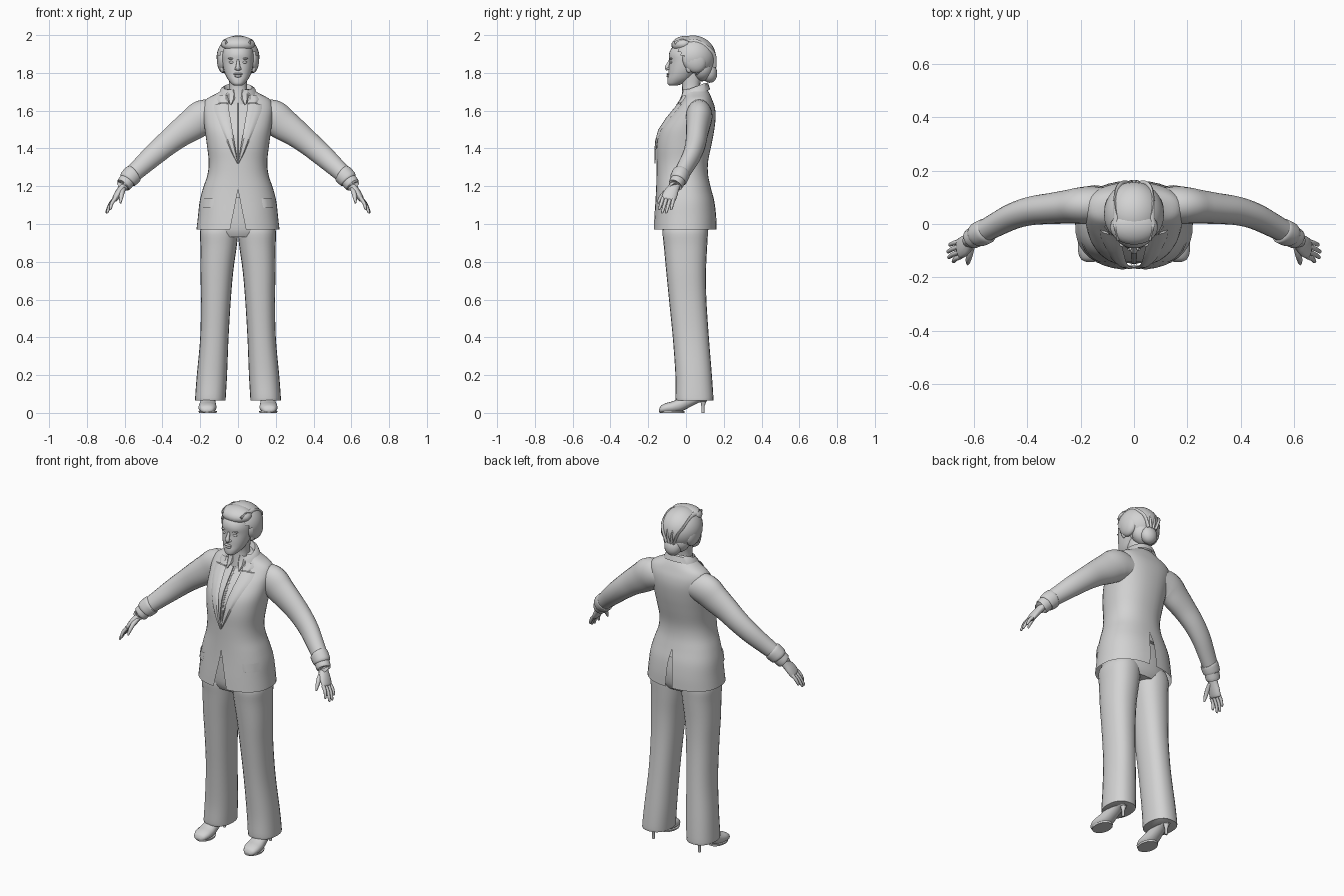
import bpy, bmesh, math
from mathutils import Vector, Matrix

grey = bpy.data.materials.new("plain_grey")
grey.diffuse_color = (0.65, 0.65, 0.65, 1)
P = 2.3  # roundness of body sections


def finish(name, bm, mirror=False, angle=50):
    bmesh.ops.recalc_face_normals(bm, faces=bm.faces)
    me = bpy.data.meshes.new(name)
    bm.to_mesh(me)
    bm.free()
    ob = bpy.data.objects.new(name, me)
    bpy.context.collection.objects.link(ob)
    me.materials.append(grey)
    if mirror:
        ob.modifiers.new("mirror", 'MIRROR')
    bpy.ops.object.select_all(action='DESELECT')
    ob.select_set(True)
    bpy.context.view_layer.objects.active = ob
    bpy.ops.object.shade_smooth_by_angle(angle=math.radians(angle))
    return ob


def smooth(rows, n=4):
    """Catmull-Rom through rows of numbers."""
    out = []
    for i in range(len(rows) - 1):
        a, b, c, d = (rows[max(i - 1, 0)], rows[i], rows[i + 1], rows[min(i + 2, len(rows) - 1)])
        for k in range(n):
            t = k / n
            out.append(tuple(0.5 * (2*q + (r - p)*t + (2*p - 5*q + 4*r - s)*t*t + (3*q - p - 3*r + s)*t**3)
                             for p, q, r, s in zip(a, b, c, d)))
    return out + [tuple(rows[-1])]


def skin(name, rings, closed=True, cap=True, mirror=False, angle=50):
    bm = bmesh.new()
    vs = [[bm.verts.new(p) for p in r] for r in rings]
    n = len(rings[0])
    for a, b in zip(vs, vs[1:]):
        for j in range(n if closed else n - 1):
            k = (j + 1) % n
            bm.faces.new((a[j], a[k], b[k], b[j]))
    if closed and cap:
        bm.faces.new(vs[0])
        bm.faces.new(vs[-1])
    return finish(name, bm, mirror, angle)


def pw(v, e):
    return math.copysign(abs(v) ** e, v)


def section(z, rx, yf, yb, cx=0, n=28, p=P):
    return [(cx + rx * pw(math.sin(t), 2 / p), (yf + yb) / 2 - (yb - yf) / 2 * pw(math.cos(t), 2 / p), z)
            for t in (2 * math.pi * i / n for i in range(n))]


def tube(name, rows, n=14, mirror=True, sm=4):
    """Rows: x, y, z, radius in the hanging plane, radius front to back."""
    rows = smooth(rows, sm)
    rings = []
    for i, r in enumerate(rows):
        d = Vector(rows[min(i + 1, len(rows) - 1)][:3]) - Vector(rows[max(i - 1, 0)][:3])
        d.normalize()
        u = d.cross(Vector((0, 1, 0))).normalized()
        v = u.cross(d)
        rings.append([Vector(r[:3]) + u * r[3] * math.cos(a) + v * r[4] * math.sin(a)
                      for a in (2 * math.pi * k / n for k in range(n))])
    return skin(name, rings, mirror=mirror)


def ball(name, c, r, mirror=False, rot=0, keep=None, seg=20):
    bm = bmesh.new()
    m = Matrix.Translation(c) @ Matrix.Rotation(rot, 4, 'X') @ Matrix.Diagonal((*r, 1))
    bmesh.ops.create_uvsphere(bm, u_segments=seg, v_segments=seg * 2 // 3, radius=1, matrix=m)
    if keep:
        bmesh.ops.delete(bm, geom=[v for v in bm.verts if not keep(v.co)], context='VERTS')
    return finish(name, bm, mirror)


# Jacket: height, half width, front, back, neck or hem opening, back vent
jacket = smooth([(0.97, .22, -.172, .162, .042, .022), (1.04, .212, -.168, .16, .028, .018),
                 (1.12, .203, -.162, .15, .012, .012), (1.19, .185, -.158, .132, 0, 0),
                 (1.26, .162, -.156, .117, 0, 0), (1.33, .155, -.156, .117, 0, 0),
                 (1.42, .165, -.156, .135, .018, 0), (1.50, .176, -.138, .15, .032, 0),
                 (1.57, .184, -.092, .157, .043, 0), (1.62, .186, -.05, .152, .05, 0),
                 (1.66, .168, -.02, .138, .054, 0), (1.69, .115, -.01, .125, .055, 0),
                 (1.715, .075, -.01, .11, .055, 0)])


def body(z):
    for a, b in zip(jacket, jacket[1:]):
        if z <= b[0]:
            t = (z - a[0]) / (b[0] - a[0])
            return [p + (q - p) * t for p, q in zip(a, b)]
    return jacket[-1]


def on_front(x, z, lift):
    _, rx, yf, yb = body(z)[:4]
    f = max(0, 1 - min(abs(x) / rx, 1) ** P) ** (1 / P)
    return (x, (yf + yb) / 2 - (yb - yf) / 2 * f - lift, z)


rings = []
for z, rx, yf, yb, g, vent in jacket:
    t0 = math.asin((max(g, 0) / rx) ** (P / 2))
    t1 = math.pi - math.asin((max(vent, 0) / rx) ** (P / 2))
    ts = [t0 + (t1 - t0) * k / 18 for k in range(19)]
    rings.append([(rx * pw(math.sin(t), 2 / P), (yf + yb) / 2 - (yb - yf) / 2 * pw(math.cos(t), 2 / P), z)
                  for t in ts])
skin("jacket", rings, closed=False, mirror=True)

# Blouse just inside the jacket
skin("blouse", [section(z, rx - .012, yf + .013, yb - .012) for z, rx, yf, yb, g, v in jacket if z > 1.13])


def plate(name, rows, lift, angle=30):
    """Cloth strip laid on the chest. Rows: height, inner x, outer x."""
    skin(name, [[on_front(a + (b - a) * k / 5, z, lift * (0.4 if k in (0, 5) else 1)) for k in range(6)]
                for z, a, b in rows], closed=False, mirror=True, angle=angle)


plate("lapel", [(1.32, 0, .004), (1.38, .01, .035), (1.44, .02, .06), (1.50, .03, .085),
                (1.56, .04, .108), (1.60, .047, .125), (1.635, .05, .128), (1.637, .05, .10)], .011)
plate("upper_lapel", [(1.64, .05, .098), (1.66, .053, .112), (1.68, .055, .1)], .013)
plate("blouse_collar", [(1.63, .036, .042), (1.66, .018, .054), (1.69, .012, .058), (1.712, .02, .06)], .012)
plate("blouse_placket", [(1.34 + .03 * i, 0, .009) for i in range(11)], -.007)
plate("pocket_flap", [(1.085, .135, .195), (1.10, .13, .197), (1.135, .125, .19)], .009)

# Standing collar around the neck
rings = []
for rx, cy, ry, cz, dz in ((.105, .04, .088, 1.678, .034), (.092, .038, .08, 1.71, .034),
                           (.074, .036, .07, 1.722, .026), (.062, .034, .06, 1.70, .02)):
    rings.append([(rx * math.sin(t), cy - ry * math.cos(t), cz - dz * math.cos(t))
                  for t in (.75 + (math.pi - .75) * k / 12 for k in range(13))])
skin("jacket_collar", rings, closed=False, mirror=True)

# Sleeves, cuffs and hands
tube("sleeve", [(.11, .07, 1.575, .075, .068), (.18, .07, 1.568, .091, .07), (.24, .065, 1.527, .085, .064),
                (.31, .058, 1.478, .073, .058), (.38, .05, 1.422, .064, .054), (.45, .03, 1.362, .058, .049),
                (.52, -.005, 1.298, .05, .044), (.575, -.035, 1.248, .044, .04)], n=20)
tube("cuff", [(.548, -.024, 1.27, .044, .042), (.555, -.027, 1.264, .052, .048),
              (.582, -.04, 1.237, .05, .046), (.588, -.043, 1.23, .041, .038)], n=18)
tube("blouse_cuff", [(.575, -.036, 1.245, .042, .04), (.605, -.055, 1.208, .041, .039),
                     (.607, -.057, 1.206, .03, .03)], n=18)
tube("palm", [(.595, -.05, 1.22, .022, .026), (.615, -.066, 1.19, .02, .031), (.635, -.082, 1.16, .019, .039),
              (.652, -.093, 1.132, .015, .038), (.656, -.095, 1.126, .008, .03)])
for i, (y0, y1, x1, z1) in enumerate(((-.122, -.14, .675, 1.075), (-.103, -.125, .692, 1.057),
                                      (-.083, -.104, .695, 1.058), (-.065, -.078, .688, 1.075))):
    x0, z0 = .648, 1.138
    tube("finger_%d" % (i + 1), [(x0, y0, z0, .011, .010), ((x0 + x1) / 2 + .007, (y0 + y1) / 2, (z0 + z1) / 2 + .003,
         .0095, .009), (x1, y1, z1 + .006, .007, .007), (x1 + .001, y1, z1, .003, .003)], n=8, sm=2)
tube("thumb", [(.606, -.075, 1.19, .014, .014), (.614, -.112, 1.165, .013, .013), (.62, -.138, 1.133, .01, .01),
               (.622, -.15, 1.11, .004, .005)], n=8, sm=2)

# Trousers
skin("trouser_seat", [section(*r) for r in smooth([(.93, .15, -.11, .10), (.97, .192, -.125, .118),
                                                   (1.05, .185, -.13, .125), (1.16, .165, -.13, .11)])])
legs = [(.065, .08, -.052, .142, .146), (.08, .081, -.056, .145, .146), (.2, .08, -.056, .137, .138),
        (.4, .075, -.07, .121, .125), (.6, .079, -.09, .108, .117), (.75, .087, -.105, .106, .112),
        (.88, .096, -.117, .112, .103), (.96, .101, -.124, .116, .1), (1.0, .09, -.11, .11, .095)]
skin("trouser_leg", [section(*r, n=24) for r in smooth(legs)], mirror=True)

# Heeled shoes: y, bottom, top, half width
rings = []
for y, a, b, w in smooth([(-.142, .006, .02, .014), (-.132, 0, .038, .034), (-.105, 0, .052, .046),
                          (-.07, 0, .062, .048), (-.03, .006, .08, .043), (.02, .03, .11, .038),
                          (.07, .055, .125, .036), (.105, .06, .12, .028), (.115, .07, .11, .015)]):
    rings.append([(.16 - .08 * (y + .04) * .5 + w * math.cos(t), y, (a + b) / 2 + (b - a) / 2 * pw(math.sin(t), .8))
                  for t in (2 * math.pi * k / 16 for k in range(16))])
skin("shoe", rings, mirror=True)
skin("shoe_sole", [[(.16 + w * math.cos(t), -.075 + .066 * math.sin(t), z)
                    for t in (2 * math.pi * k / 20 for k in range(20))] for z, w in ((0, .046), (.01, .049))], mirror=True)
skin("shoe_heel", [section(z, r, y - r, y + r, .152, 10, 2) for z, r, y in
                   ((0, .008, .09), (.035, .008, .09), (.06, .016, .092), (.085, .025, .088))], mirror=True)

# Neck and face
skin("neck", [section(*r, n=20) for r in smooth([(1.62, .06, -.03, .09), (1.69, .051, -.022, .078),
                                                 (1.74, .048, -.022, .075), (1.80, .052, -.04, .09)])])
skin("face", [section(*r, n=28, p=2.15) for r in smooth(
    [(1.732, .018, -.086, -.05), (1.742, .034, -.097, -.02), (1.765, .053, -.098, .025), (1.79, .066, -.094, .05),
     (1.82, .076, -.092, .08), (1.86, .083, -.088, .1), (1.90, .083, -.09, .11), (1.935, .073, -.072, .11),
     (1.97, .04, -.02, .08)])])
tube("nose", [(0, -.082, 1.872, .006, .006), (0, -.093, 1.848, .009, .009), (0, -.1, 1.828, .013, .012),
              (0, -.095, 1.816, .012, .009)], n=10, mirror=False)
ball("nostril", (.012, -.092, 1.822), (.008, .01, .007), True, seg=10)
ball("upper_lip", (0, -.094, 1.794), (.024, .009, .006))
ball("lower_lip", (0, -.094, 1.783), (.019, .01, .007))
ball("eye", (.033, -.077, 1.856), (.015, .009, .007), True, seg=12)
ball("brow", (.034, -.078, 1.876), (.021, .009, .005), True, seg=12)
ball("ear", (.084, .02, 1.832), (.012, .02, .032), True, -.2, seg=14)

# Swept-back hair with a low bun
ball("hair_cap", (0, .038, 1.884), (.113, .12, .114), seg=32,
     keep=lambda c: c.z > max(1.945 - 1.15 * (c.y + .085), 1.775))
ball("hair_front", (0, -.012, 1.952), (.09, .066, .043), rot=.15)
ball("hair_side", (.08, .045, 1.868), (.032, .062, .07), True, .5)
ball("hair_nape", (0, .085, 1.825), (.078, .062, .07))
ball("hair_bun", (0, .122, 1.802), (.05, .043, .055), rot=.2)
for i, x in enumerate((.02, .06)):
    tube("hair_lock_%d" % (i + 1), [(x * s, y, z, .007, .012) for s, y, z in (
        (1, -.058, 1.955), (1.1, -.01, 1.98 - x * .15), (1.2, .06, 1.988 - x * .4),
        (1.1, .12, 1.95 - x * .4), (.8, .148, 1.89), (.4, .15, 1.83))], n=8)
